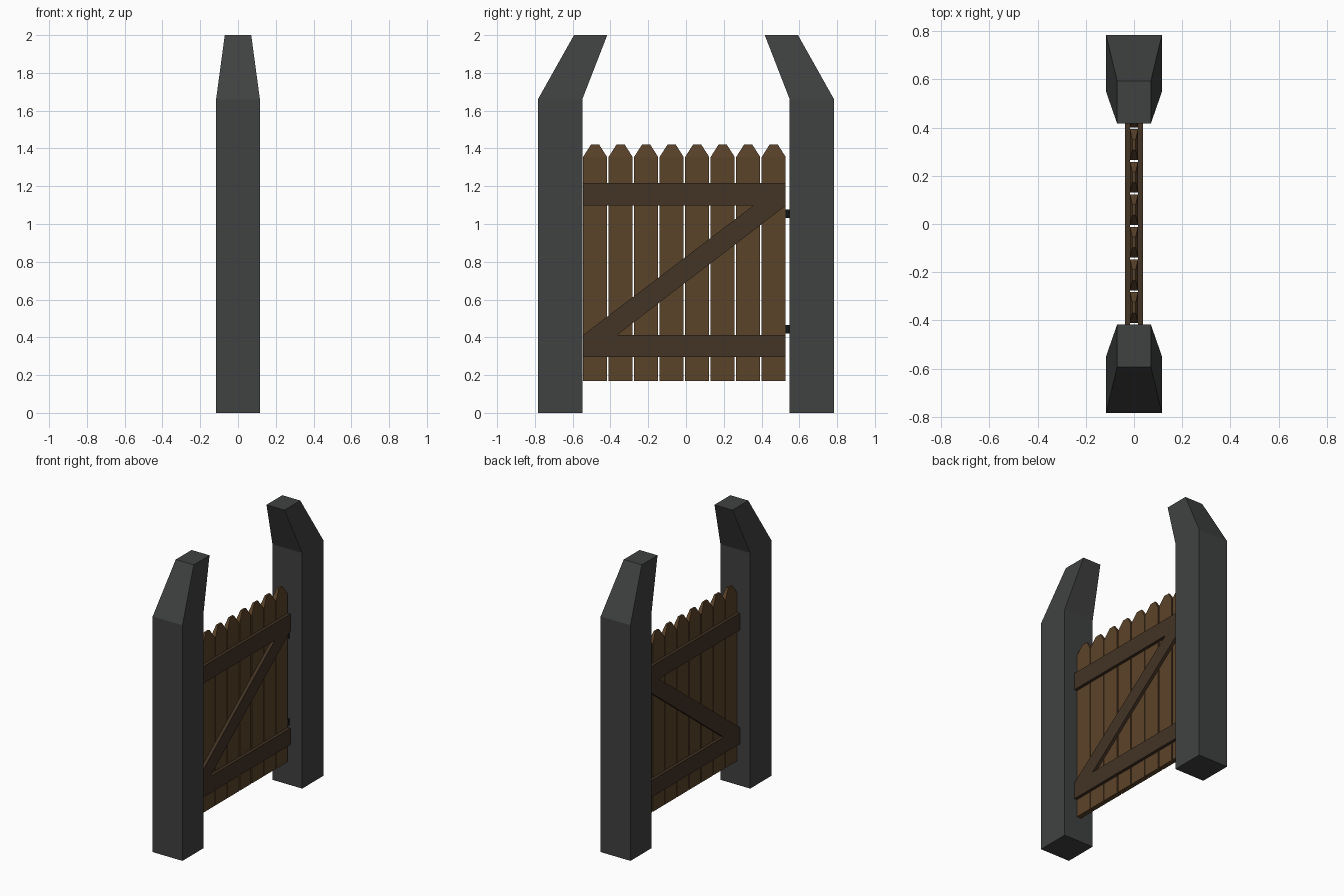
import bpy

if "Cube" in bpy.data.objects:
    bpy.data.objects.remove(bpy.data.objects["Cube"])


def material(name, color):
    m = bpy.data.materials.new(name)
    m.diffuse_color = (*color, 1)
    m.use_nodes = True
    m.node_tree.nodes["Principled BSDF"].inputs["Base Color"].default_value = m.diffuse_color
    return m


STONE = material("dark_stone", (0.051, 0.053, 0.053))
PLANK = material("plank_wood", (0.105, 0.056, 0.022))
BRACE = material("brace_wood", (0.056, 0.033, 0.018))
IRON = material("black_iron", (0.006, 0.007, 0.007))


def add_mesh(name, verts, faces, mat):
    me = bpy.data.meshes.new(name)
    me.from_pydata(verts, [], faces)
    me.materials.append(mat)
    ob = bpy.data.objects.new(name, me)
    bpy.context.collection.objects.link(ob)
    return ob


def loft(name, sections, mat):
    """Stack rectangular sections (half_x, y0, y1, z) into a closed solid."""
    verts, faces = [], []
    for hx, y0, y1, z in sections:
        verts += [(-hx, y0, z), (hx, y0, z), (hx, y1, z), (-hx, y1, z)]
    for s in range(len(sections) - 1):
        a = 4 * s
        for i in range(4):
            j = (i + 1) % 4
            faces.append((a + i, a + j, a + 4 + j, a + 4 + i))
    n = len(verts)
    faces += [(3, 2, 1, 0), (n - 4, n - 3, n - 2, n - 1)]
    return add_mesh(name, verts, faces, mat)


def board(name, profile, x0, x1, mat):
    """Extrude a counter-clockwise (y, z) outline from x0 to x1."""
    n = len(profile)
    verts = [(x, y, z) for x in (x0, x1) for y, z in profile]
    faces = [tuple(reversed(range(n))), tuple(range(n, 2 * n))]
    faces += [(i, (i + 1) % n, n + (i + 1) % n, n + i) for i in range(n)]
    return add_mesh(name, verts, faces, mat)


# Gate posts with tapered tops leaning inward
loft("post_left", [(0.116, -0.784, -0.549, 0), (0.116, -0.784, -0.549, 1.66),
                   (0.07, -0.593, -0.417, 2)], STONE)
loft("post_right", [(0.116, 0.549, 0.784, 0), (0.116, 0.549, 0.784, 1.66),
                    (0.07, 0.417, 0.593, 2)], STONE)

# Pickets with pointed tops
LEFT, RIGHT, COUNT, GAP = -0.545, 0.528, 8, 0.008
width = (RIGHT - LEFT - GAP * (COUNT - 1)) / COUNT
for i in range(COUNT):
    y0 = LEFT + i * (width + GAP)
    y1 = y0 + width
    mid = (y0 + y1) / 2
    loft(f"picket_{i + 1}", [(0.017, y0, y1, 0.17), (0.017, y0, y1, 1.355),
                             (0.007, mid - 0.022, mid + 0.022, 1.42)], PLANK)

# Rails and diagonal brace on both faces of the gate
outlines = {
    "lower_rail": [(LEFT, 0.295), (RIGHT, 0.295), (RIGHT, 0.412), (LEFT, 0.412)],
    "upper_rail": [(LEFT, 1.097), (RIGHT, 1.097), (RIGHT, 1.217), (LEFT, 1.217)],
    "diagonal_brace": [(LEFT, 0.412), (-0.365, 0.412), (RIGHT, 1.097), (0.355, 1.097)],
}
for side, x0, x1 in (("right", 0.017, 0.038), ("left", -0.038, -0.017)):
    for part, outline in outlines.items():
        board(f"{part}_{side}", outline, x0, x1, BRACE)

# Hinges between gate and post
for part, z in (("lower_hinge", 0.443), ("upper_hinge", 1.054)):
    loft(part, [(0.015, 0.52, 0.56, z - 0.023), (0.015, 0.52, 0.56, z + 0.023)], IRON)
